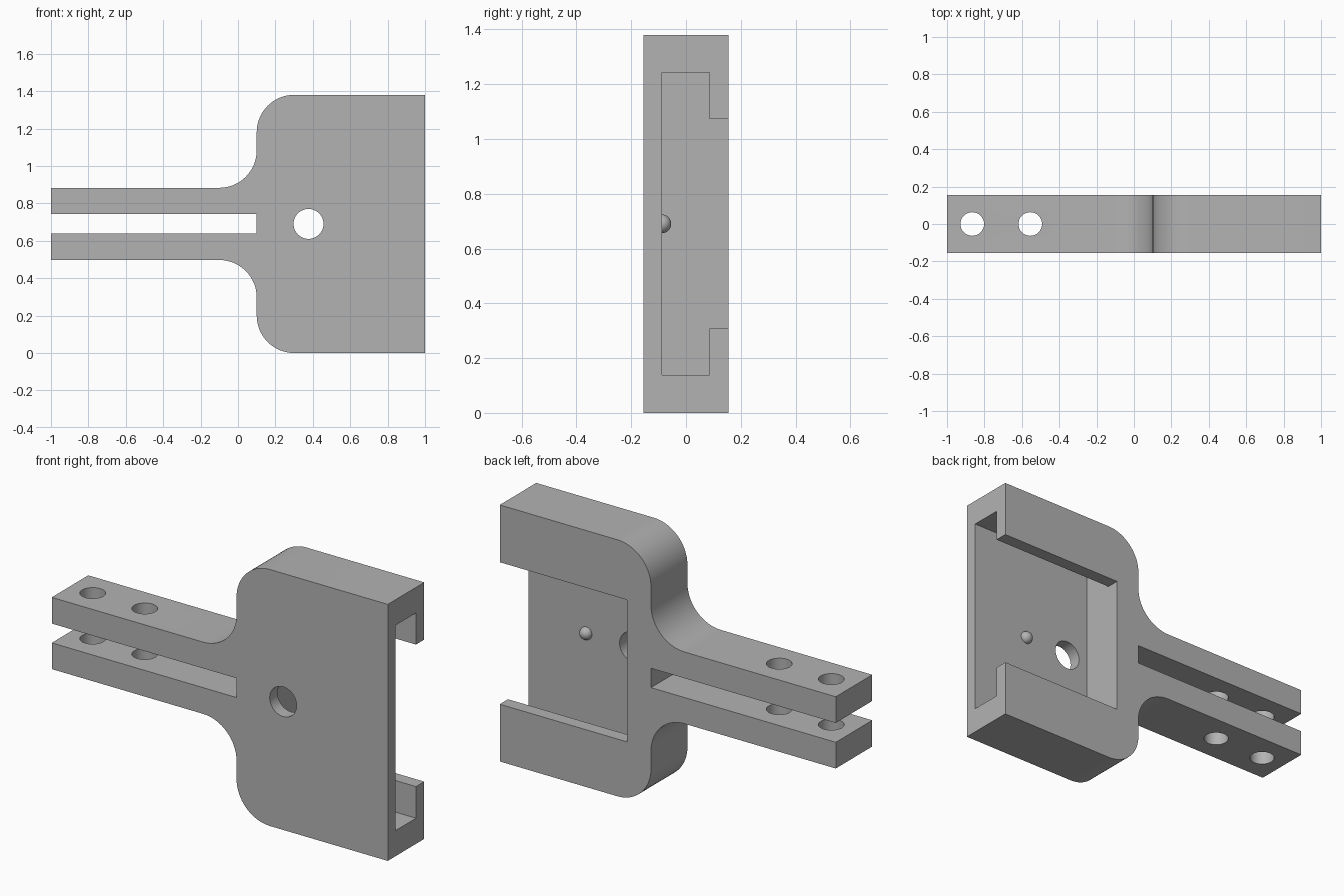
import bpy
import bmesh
from math import pi, cos, sin
from mathutils import Matrix, Vector

if "Cube" in bpy.data.objects:
    bpy.data.objects.remove(bpy.data.objects["Cube"], do_unlink=True)

HALF_DEPTH = 0.155
MID = 0.69          # height of the symmetry plane
FLOOR_Y = -0.088    # inner face of the front plate

grey = bpy.data.materials.new("plain grey")
grey.use_nodes = True
COLOUR = (0.45, 0.45, 0.45, 1)
grey.diffuse_color = COLOUR
grey.node_tree.nodes["Principled BSDF"].inputs["Base Color"].default_value = COLOUR


def make_object(name, bm):
    bmesh.ops.recalc_face_normals(bm, faces=bm.faces)
    mesh = bpy.data.meshes.new(name)
    bm.to_mesh(mesh)
    bm.free()
    mesh.materials.append(grey)
    obj = bpy.data.objects.new(name, mesh)
    bpy.context.collection.objects.link(obj)
    return obj


def box(name, x, y, z):
    bm = bmesh.new()
    bmesh.ops.create_cube(bm, size=1)
    for v in bm.verts:
        v.co = Vector([(a + b) / 2 + c * (b - a) for (a, b), c in zip((x, y, z), v.co)])
    return make_object(name, bm)


def cylinder(name, centre, radius, length, turn=0):
    bm = bmesh.new()
    matrix = Matrix.Translation(centre) @ Matrix.Rotation(turn, 4, "X")
    bmesh.ops.create_cone(bm, cap_ends=True, segments=48, radius1=radius,
                          radius2=radius, depth=length, matrix=matrix)
    return make_object(name, bm)


def arc(cx, cz, radius, start, end, steps=16):
    return [(cx + radius * cos(a), cz + radius * sin(a))
            for a in (start + (end - start) * i / steps for i in range(steps + 1))]


def smooth(obj):
    bpy.ops.object.select_all(action="DESELECT")
    obj.select_set(True)
    bpy.context.view_layer.objects.active = obj
    bpy.ops.object.shade_smooth_by_angle(angle=pi / 6)


# Outline of the upper half relative to the mid plane, then mirrored below
upper = [(-1, 0.193)]
upper += arc(-0.1, 0.393, 0.2, -pi / 2, 0)
upper += arc(0.3, 0.49, 0.2, pi, pi / 2)
upper += [(1, MID)]
outline = upper + [(x, -z) for x, z in reversed(upper)]

bm = bmesh.new()
face = bm.faces.new([bm.verts.new((x, -HALF_DEPTH, MID + z)) for x, z in outline])
result = bmesh.ops.extrude_face_region(bm, geom=[face])
back = [g for g in result["geom"] if isinstance(g, bmesh.types.BMVert)]
bmesh.ops.translate(bm, verts=back, vec=(0, 2 * HALF_DEPTH, 0))
body = make_object("forked_bracket", bm)

# Slot between the arms, undercut pocket with back opening, and round holes
cutters = [
    box("arm_slot", (-1.2, 0.1), (-0.3, 0.3), (MID - 0.052, MID + 0.052)),
    box("pocket", (0.244, 1.2), (FLOOR_Y, 0.085), (MID - 0.552, MID + 0.552)),
    box("pocket_opening", (0.244, 1.2), (0, 0.3), (MID - 0.382, MID + 0.382)),
    cylinder("plate_hole", (0.377, -0.12, MID), 0.08, 0.2, pi / 2),
]
cutters += [cylinder("arm_hole", (x, 0, MID), 0.063, 0.8) for x in (-0.865, -0.555)]

bpy.context.view_layer.objects.active = body
for cutter in cutters:
    mod = body.modifiers.new(cutter.name, "BOOLEAN")
    mod.operation = "DIFFERENCE"
    mod.solver = "EXACT"
    mod.object = cutter
    bpy.ops.object.modifier_apply(modifier=mod.name)
    bpy.data.objects.remove(cutter, do_unlink=True)
smooth(body)

# Small round locating bump on the pocket floor
bm = bmesh.new()
bmesh.ops.create_uvsphere(bm, u_segments=32, v_segments=16, radius=0.034,
                          matrix=Matrix.Translation((0.655, FLOOR_Y, MID)))
smooth(make_object("locating_bump", bm))
